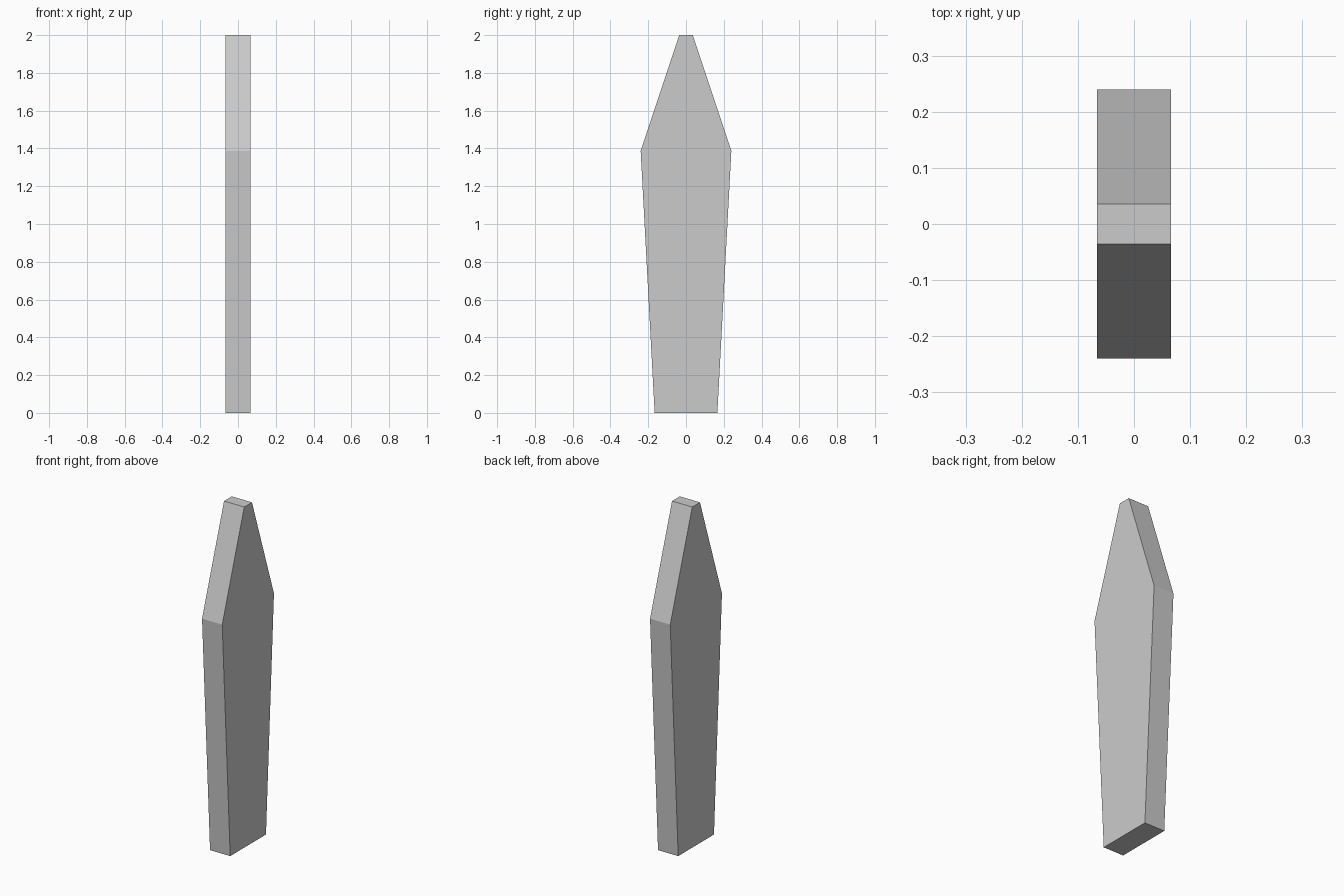
import bpy
import bmesh

if "Cube" in bpy.data.objects:
    bpy.data.objects.remove(bpy.data.objects["Cube"])

HALF_THICKNESS = 0.0655
# Right half of the blade outline: (half width along y, height z)
HALF_PROFILE = [(0.166, 0.0), (0.24, 1.387), (0.036, 2.0)]

# Flat tapered slab: mirrored outline extruded along x
outline = HALF_PROFILE + [(-y, z) for y, z in reversed(HALF_PROFILE)]
bm = bmesh.new()
face = bm.faces.new([bm.verts.new((-HALF_THICKNESS, y, z)) for y, z in outline])
extruded = bmesh.ops.extrude_face_region(bm, geom=[face], use_keep_orig=True)
new_verts = [g for g in extruded["geom"] if isinstance(g, bmesh.types.BMVert)]
bmesh.ops.translate(bm, verts=new_verts, vec=(2 * HALF_THICKNESS, 0, 0))
bmesh.ops.recalc_face_normals(bm, faces=bm.faces)

mesh = bpy.data.meshes.new("pointed_slab")
bm.to_mesh(mesh)
bm.free()
bpy.context.collection.objects.link(bpy.data.objects.new("pointed_slab", mesh))
